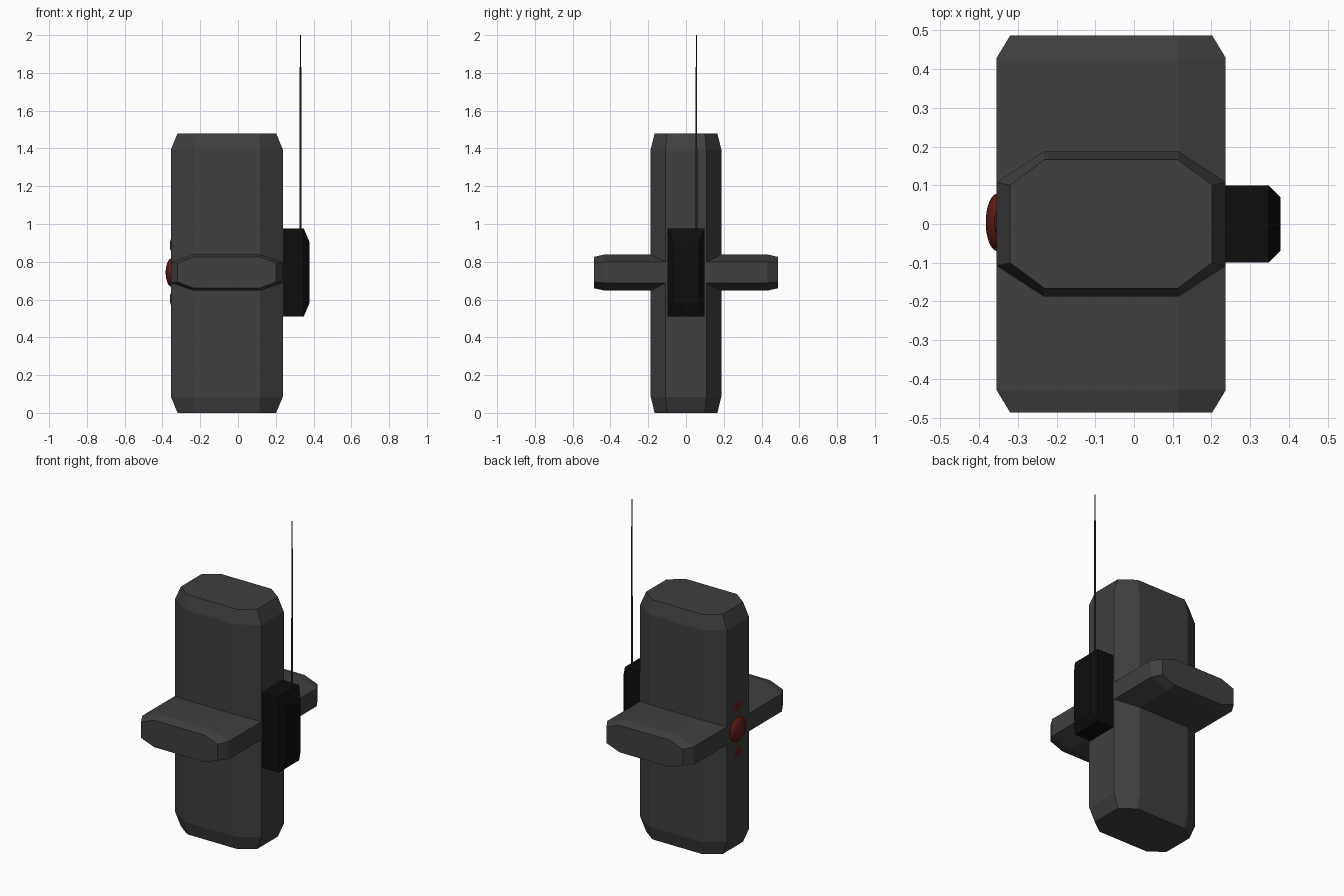
import bpy, bmesh
from math import radians
from mathutils import Matrix, Vector

if "Cube" in bpy.data.objects:
    bpy.data.objects.remove(bpy.data.objects["Cube"])

CX = -0.059          # x centre of the casing
MID = 0.743          # height of the crossing


def material(name, rgb):
    m = bpy.data.materials.new(name)
    m.diffuse_color = (*rgb, 1)
    m.use_nodes = True
    m.node_tree.nodes["Principled BSDF"].inputs["Base Color"].default_value = m.diffuse_color
    return m


CASE = material("dark_grey", (0.05, 0.05, 0.05))
BLACK = material("black", (0.004, 0.004, 0.004))
METAL = material("dark_metal", (0.015, 0.015, 0.015))
RED = material("red", (0.12, 0.012, 0.01))


def octagon(hx, hy, fx, fy):
    """Corner-cut rectangle: half sizes hx, hy; flat half lengths fx, fy."""
    return [(hx, -fy), (hx, fy), (fx, hy), (-fx, hy),
            (-hx, fy), (-hx, -fy), (-fx, -hy), (fx, -hy)]


def rectangle(hx, hy):
    return [(hx, -hy), (hx, hy), (-hx, hy), (-hx, -hy)]


def loft(name, sections, matrix, mat):
    """Skin a list of (height, outline) sections and cap both ends."""
    bm = bmesh.new()
    rings = [[bm.verts.new((x, y, z)) for x, y in pts] for z, pts in sections]
    n = len(rings[0])
    for a, b in zip(rings, rings[1:]):
        for i in range(n):
            j = (i + 1) % n
            bm.faces.new((a[i], a[j], b[j], b[i]))
    bm.faces.new(rings[0][::-1])
    bm.faces.new(rings[-1])
    bm.transform(matrix)
    bmesh.ops.recalc_face_normals(bm, faces=bm.faces)
    me = bpy.data.meshes.new(name)
    bm.to_mesh(me)
    bm.free()
    me.materials.append(mat)
    ob = bpy.data.objects.new(name, me)
    bpy.context.collection.objects.link(ob)
    return ob


def capsule(name, half, end, depth, wide, narrow, matrix):
    """Octagonal bar with bevelled ends."""
    loft(name, [(-half, narrow), (-half + end, wide),
                (half - end, wide), (half, narrow)], matrix, CASE)


# Upright casing
capsule("upright_body", 0.74, 0.085, 0.0,
        octagon(0.296, 0.187, 0.175, 0.108),
        octagon(0.261, 0.166, 0.172, 0.1),
        Matrix.Translation((CX, 0, 0.74)))

# Horizontal cross bar running front to back
capsule("cross_bar", 0.487, 0.058, 0.0,
        octagon(0.296, 0.096, 0.175, 0.055),
        octagon(0.261, 0.083, 0.172, 0.05),
        Matrix.Translation((CX, 0, MID)) @ Matrix.Rotation(radians(90), 4, 'X'))

# Side box with bevelled outer face (local z points along +x)
to_x = Matrix.Translation((0, 0, MID)) @ Matrix.Rotation(radians(90), 4, 'Y')
loft("side_box", [(0.2, rectangle(0.233, 0.099)),
                  (0.348, rectangle(0.233, 0.099)),
                  (0.378, rectangle(0.163, 0.07))], to_x, BLACK)

# Telescopic antenna in three thinning stages
stages = [(0.95, 1.4, 0.006), (1.4, 1.83, 0.0045), (1.83, 2.0, 0.0025)]
for i, (z0, z1, r) in enumerate(stages):
    bpy.ops.mesh.primitive_cylinder_add(vertices=12, radius=r, depth=z1 - z0,
                                        location=(0.331, 0.055, (z0 + z1) / 2))
    ob = bpy.context.object
    ob.name = f"antenna_stage_{i + 1}"
    ob.data.materials.append(METAL)

# Red domed button with a small light above and below
for name, dz, r, h in [("main_button", 0, 0.074, 0.03),
                       ("upper_light", 0.145, 0.032, 0.008),
                       ("lower_light", -0.14, 0.032, 0.008)]:
    bpy.ops.mesh.primitive_uv_sphere_add(segments=32, ring_count=16, radius=1,
                                         location=(-0.353, 0.004, MID + dz))
    ob = bpy.context.object
    ob.name = name
    ob.scale = (h, r, r)
    ob.data.materials.append(RED)
    bpy.ops.object.shade_smooth()
